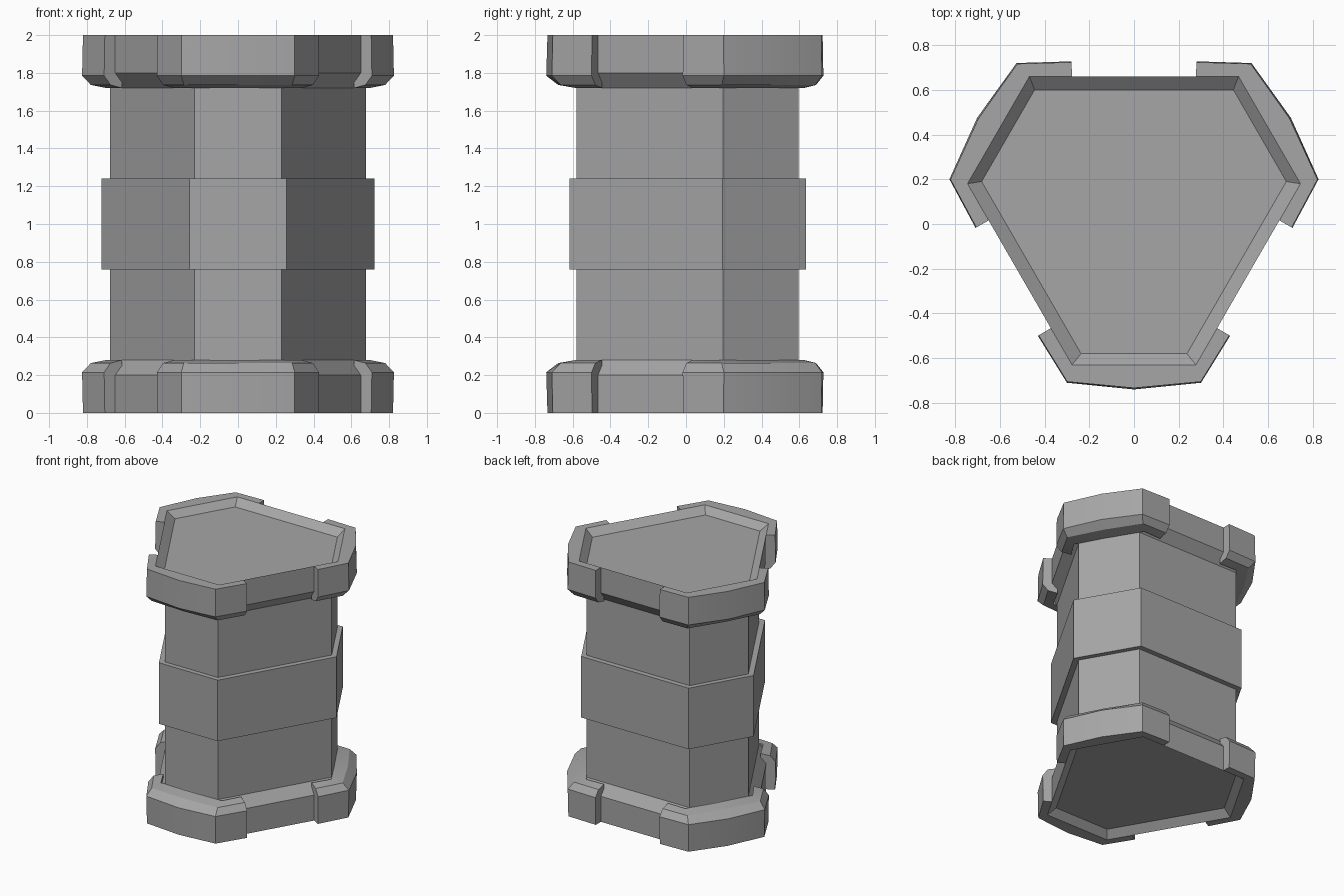
import bpy, bmesh, math
from mathutils import Vector, Matrix

if "Cube" in bpy.data.objects:
    bpy.data.objects.remove(bpy.data.objects["Cube"], do_unlink=True)

AXIS_Y = 0.07      # centre of the three-fold symmetry
HEIGHT = 2.0

grey = bpy.data.materials.new("grey_metal")
grey.use_nodes = True
colour = (0.38, 0.38, 0.38, 1)
grey.diffuse_color = colour
grey.node_tree.nodes["Principled BSDF"].inputs["Base Color"].default_value = colour


def finish(name, bm):
    bmesh.ops.recalc_face_normals(bm, faces=bm.faces)
    mesh = bpy.data.meshes.new(name)
    bm.to_mesh(mesh)
    bm.free()
    mesh.materials.append(grey)
    obj = bpy.data.objects.new(name, mesh)
    bpy.context.collection.objects.link(obj)
    bpy.ops.object.select_all(action='DESELECT')
    obj.select_set(True)
    bpy.context.view_layer.objects.active = obj
    bpy.ops.object.shade_smooth_by_angle(angle=math.radians(30))
    return obj


def hexagon(long_side, short_side):
    """Six corners from the distances of the long and short sides."""
    x = (short_side - long_side / 2) / math.cos(math.pi / 6)
    pts = []
    for k in range(3):
        turn = Matrix.Rotation(k * math.tau / 3, 2)
        pts += [turn @ Vector((x, long_side)), turn @ Vector((-x, long_side))]
    return pts


def hex_loft(name, levels, flip=False):
    """Stack of hexagons (long side, short side, z), closed at both ends."""
    bm = bmesh.new()
    rings = []
    for long_side, short_side, z in levels:
        z = HEIGHT - z if flip else z
        rings.append([bm.verts.new((p.x, p.y + AXIS_Y, z))
                      for p in hexagon(long_side, short_side)])
    for a, b in zip(rings, rings[1:]):
        for i in range(6):
            j = (i + 1) % 6
            bm.faces.new((a[i], a[j], b[j], b[i]))
    bm.faces.new(rings[0])
    bm.faces.new(rings[-1])
    return finish(name, bm)


# Corner guard: inner and outer paths, and the section between them
OUTER = [(-.43, -.57), (-.30, -.78), (0, -.81), (.30, -.78), (.43, -.57)]
INNER = [(-.372, -.536), (-.277, -.70), (0, -.70), (.277, -.70), (.372, -.536)]
SECTION = [(0, 0), (.94, 0), (1, .215), (.42, .264), (-.6, .28), (-.6, .1)]


def corner_guard(name, turn, flip):
    bm = bmesh.new()
    rot = Matrix.Rotation(turn * math.tau / 3, 2)
    rings = []
    for o, i in zip(OUTER, INNER):
        ring = []
        for t, z in SECTION:
            p = rot @ Vector(i).lerp(Vector(o), t)
            ring.append(bm.verts.new((p.x, p.y + AXIS_Y, HEIGHT - z if flip else z)))
        rings.append(ring)
    n = len(SECTION)
    for a, b in zip(rings, rings[1:]):
        for i in range(n):
            j = (i + 1) % n
            bm.faces.new((a[i], a[j], b[j], b[i]))
    bm.faces.new(rings[0])
    bm.faces.new(rings[-1])
    return finish(name, bm)


# Body and the raised band around its middle
hex_loft("body", [(.525, .65, .15), (.525, .65, HEIGHT - .15)])
hex_loft("middle_band", [(.565, .687, .76), (.565, .687, 1.24)])

# End caps with a shallow recess, and three guards on each
for end, flip in (("bottom", False), ("top", True)):
    hex_loft(end + "_cap", [(.53, .65, .05), (.59, .70, 0), (.59, .70, .2),
                            (.525, .65, .28)], flip)
    for k, side in enumerate(("front", "back_left", "back_right")):
        corner_guard(f"{end}_{side}_guard", k, flip)
